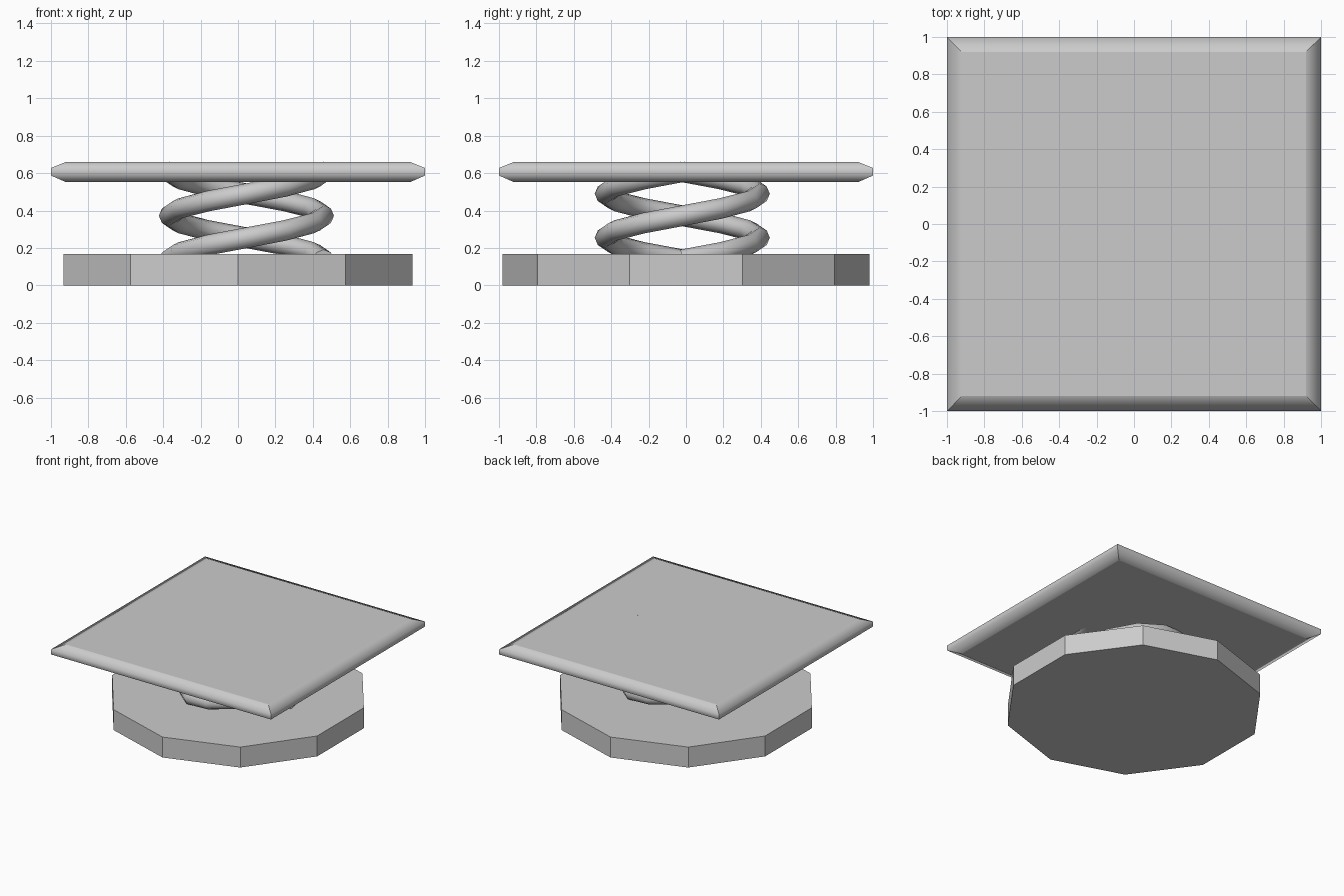
import bpy, bmesh
from math import pi, sin, cos
from mathutils import Vector

cube = bpy.data.objects.get("Cube")
if cube:
    bpy.data.objects.remove(cube, do_unlink=True)

grey = bpy.data.materials.new("plain grey")
grey.use_nodes = True
colour = (0.6, 0.6, 0.6, 1)
grey.diffuse_color = colour
grey.node_tree.nodes["Principled BSDF"].inputs["Base Color"].default_value = colour


def finish(bm, name):
    bmesh.ops.recalc_face_normals(bm, faces=bm.faces)
    mesh = bpy.data.meshes.new(name)
    bm.to_mesh(mesh)
    bm.free()
    mesh.materials.append(grey)
    obj = bpy.data.objects.new(name, mesh)
    bpy.context.collection.objects.link(obj)
    return obj


def loft(bm, rings):
    """Skin a list of closed rings and cap both ends."""
    loops = [[bm.verts.new(p) for p in ring] for ring in rings]
    for a, b in zip(loops, loops[1:]):
        for i in range(len(a)):
            j = (i + 1) % len(a)
            bm.faces.new((a[i], a[j], b[j], b[i]))
    bm.faces.new(loops[0][::-1])
    bm.faces.new(loops[-1])


# Ten-sided flat base, one corner to the front
bm = bmesh.new()
loft(bm, [[(0.98 * sin(i * pi / 5), -0.98 * cos(i * pi / 5), z) for i in range(10)]
          for z in (0, 0.168)])
finish(bm, "base")

# Square top plate: soft rounded rim, crisp corners and flat faces
bm = bmesh.new()
corners = [(-1, -1), (1, -1), (1, 1), (-1, 1)]
profile = [(0.92, 0.552), (1, 0.587), (1, 0.628), (0.92, 0.66)]
loft(bm, [[(x * r, y * r, z) for x, y in corners] for r, z in profile])
for face in bm.faces:
    face.smooth = True
bm.normal_update()
for edge in bm.edges:
    a, b = (v.co for v in edge.verts)
    corner = abs(a.x - b.x) < 0.5 and abs(a.y - b.y) < 0.5
    cap = any(abs(f.normal.z) > 0.99 for f in edge.link_faces)
    edge.smooth = not (corner or cap)
finish(bm, "top_plate")


# Two intertwined coils, each one full turn
def coil(name, start):
    centre, radius, wire, steps, sides = Vector((0.045, -0.02, 0)), 0.413, 0.055, 12, 8
    rise = 0.47
    rings = []
    for s in range(steps + 1):
        t = start + 2 * pi * s / steps
        out = Vector((cos(t), sin(t), 0))
        tangent = Vector((-sin(t), cos(t), rise / (2 * pi * radius))).normalized()
        up = out.cross(tangent)
        mid = centre + out * radius + Vector((0, 0, 0.137 + rise * s / steps))
        rings.append([mid + wire * (out * cos(a) + up * sin(a))
                      for a in (2 * pi * k / sides for k in range(sides))])
    bm = bmesh.new()
    loft(bm, rings)
    for face in bm.faces:
        face.smooth = len(face.verts) == 4
    finish(bm, name)


coil("spring_coil_a", 0)
coil("spring_coil_b", pi)
